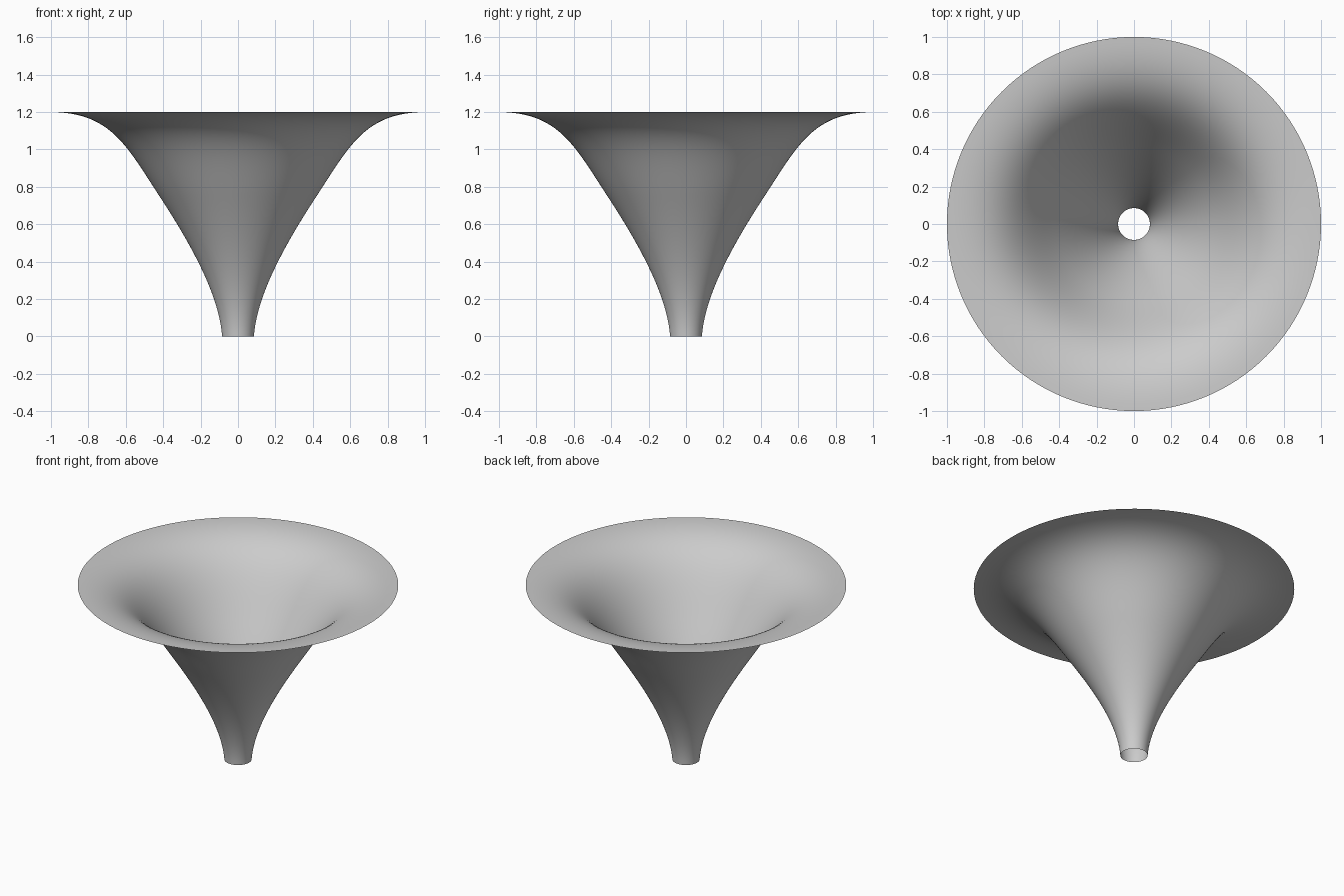
import bpy
import bmesh
import math
from mathutils import Vector
from mathutils.geometry import interpolate_bezier

cube = bpy.data.objects.get("Cube")
if cube:
    bpy.data.objects.remove(cube, do_unlink=True)

# Plain grey material
grey = bpy.data.materials.new("light_grey")
grey.use_nodes = True
colour = (0.6, 0.6, 0.6, 1.0)
grey.diffuse_color = colour
grey.node_tree.nodes["Principled BSDF"].inputs["Base Color"].default_value = colour

# Profile from the narrow spout to the flared rim: two curve spans as (radius, height)
spans = [
    [(0.085, 0), (0.10, 0.22), (0.25, 0.49), (0.42, 0.75)],
    [(0.42, 0.75), (0.60, 1.025), (0.68, 1.195), (1, 1.2)],
]
profile = []
for span in spans:
    points = interpolate_bezier(*[Vector((r, 0, z)) for r, z in span], 25)
    profile += points[1:] if profile else points

# Revolve the profile into an open single-sheet horn
bm = bmesh.new()
verts = [bm.verts.new(p) for p in profile]
edges = [bm.edges.new(pair) for pair in zip(verts, verts[1:])]
bmesh.ops.spin(bm, geom=verts + edges, cent=(0, 0, 0), axis=(0, 0, 1),
               angle=math.tau, steps=128, use_merge=True)
bmesh.ops.remove_doubles(bm, verts=bm.verts, dist=0.0001)
bmesh.ops.recalc_face_normals(bm, faces=bm.faces)

# The upper side of the sheet is the front
if sum(f.normal.z * f.calc_area() for f in bm.faces) < 0:
    bmesh.ops.reverse_faces(bm, faces=bm.faces)
for face in bm.faces:
    face.smooth = True

mesh = bpy.data.meshes.new("flared_horn")
bm.to_mesh(mesh)
bm.free()
mesh.materials.append(grey)
horn = bpy.data.objects.new("flared_horn", mesh)
bpy.context.collection.objects.link(horn)
